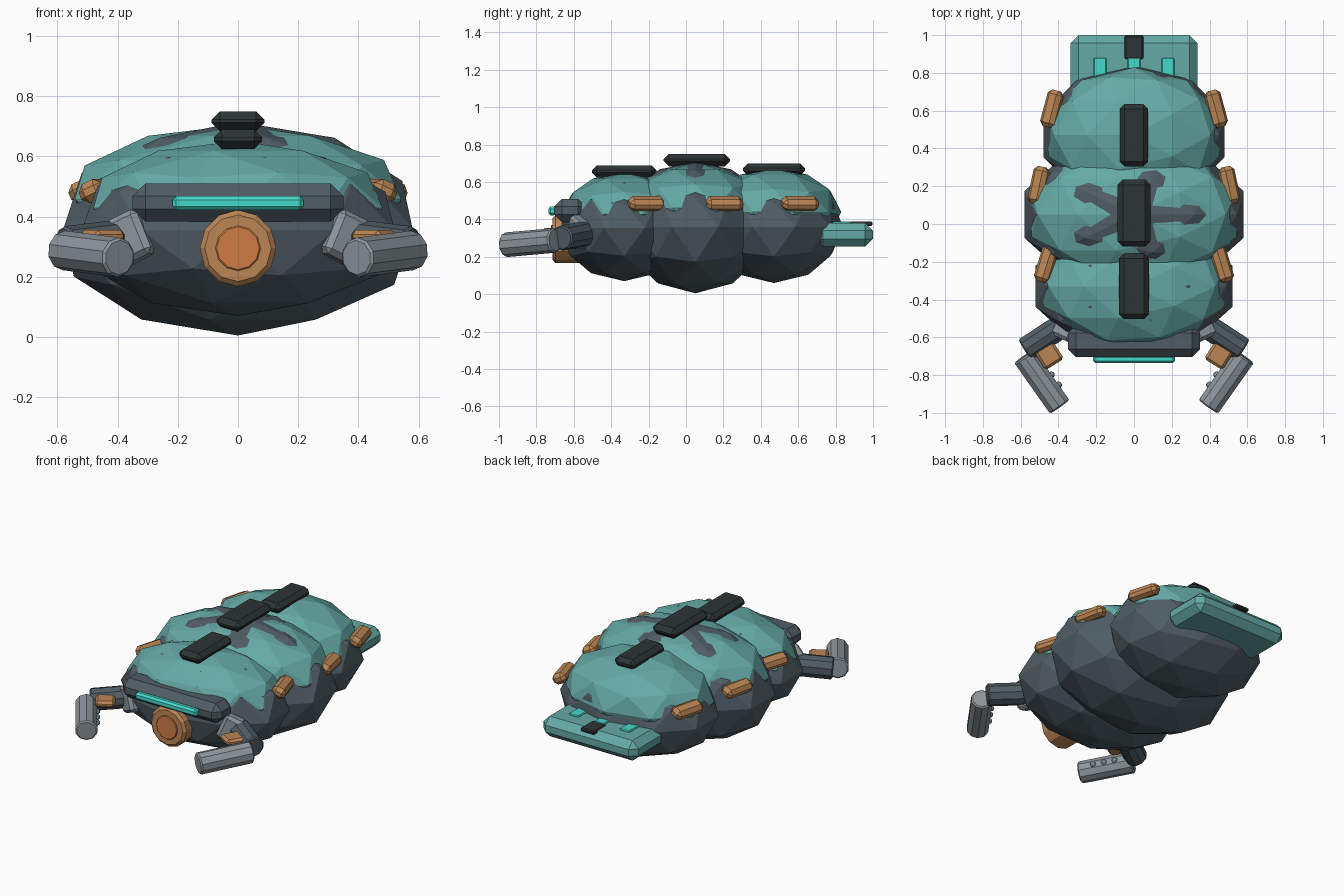
import bpy, bmesh, math
from mathutils import Vector, Matrix, Euler

if "Cube" in bpy.data.objects:
    bpy.data.objects.remove(bpy.data.objects["Cube"], do_unlink=True)


def material(name, rgb):
    m = bpy.data.materials.new(name)
    m.use_nodes = True
    m.diffuse_color = (*rgb, 1)
    m.node_tree.nodes["Principled BSDF"].inputs["Base Color"].default_value = (*rgb, 1)
    return m


slate = material("dark slate", (.08, .11, .13))
teal = material("teal", (.13, .40, .38))
copper = material("copper brown", (.50, .24, .09))
orange = material("orange", (.62, .20, .06))
steel = material("steel grey", (.27, .31, .34))
black = material("charcoal", (.026, .034, .034))
cyan = material("bright cyan", (.06, .70, .60))


def finish(name, bm, mat):
    mesh = bpy.data.meshes.new(name)
    bmesh.ops.recalc_face_normals(bm, faces=bm.faces)
    bm.to_mesh(mesh)
    bm.free()
    mesh.materials.append(mat)
    ob = bpy.data.objects.new(name, mesh)
    bpy.context.collection.objects.link(ob)
    return ob


def chamfer(bm, width, edges=None):
    bmesh.ops.bevel(bm, geom=edges or bm.edges[:], offset=width, segments=1,
                    affect='EDGES', clamp_overlap=True)


def box(name, mat, centre, size, bevel, rot=(0, 0, 0)):
    bm = bmesh.new()
    bmesh.ops.create_cube(bm, size=1)
    bmesh.ops.scale(bm, vec=size, verts=bm.verts)
    chamfer(bm, bevel)
    ob = finish(name, bm, mat)
    ob.location = centre
    ob.rotation_euler = [math.radians(a) for a in rot]
    return ob


def rod(name, mat, start, end, radius, sides, bevel):
    a, b = Vector(start), Vector(end)
    bm = bmesh.new()
    bmesh.ops.create_cone(bm, cap_ends=True, segments=sides, radius1=radius,
                          radius2=radius, depth=(b - a).length)
    rims = [e for e in bm.edges if any(len(f.verts) > 4 for f in e.link_faces)]
    chamfer(bm, bevel, rims)
    ob = finish(name, bm, mat)
    ob.location = (a + b) / 2
    ob.rotation_euler = (b - a).to_track_quat('Z', 'Y').to_euler()
    return ob


def faceted_ball(name, mat, centre, radii, turn=0, level=2):
    bm = bmesh.new()
    bmesh.ops.create_icosphere(bm, subdivisions=level, radius=1)
    bmesh.ops.rotate(bm, verts=bm.verts, matrix=Matrix.Rotation(turn, 3, 'Z'))
    bmesh.ops.scale(bm, vec=radii, verts=bm.verts)
    ob = finish(name, bm, mat)
    ob.location = centre
    return ob


# Body segments, each with a shell sunk into its upper half and a back pad
segments = [
    ("front", -.33, .355, (.547, .355, .285), .43, (.505, .335, .222)),
    ("middle", .05, .36, (.61, .40, .355), .46, (.57, .38, .245)),
    ("rear", .47, .36, (.505, .37, .30), .44, (.475, .36, .235)),
]
for name, y, z, radii, shell_z, shell_radii in segments:
    faceted_ball(name + "_segment", slate, (0, y, z), radii)
    faceted_ball(name + "_shell", teal, (0, y, shell_z), shell_radii, math.pi)

box("front_back_pad", black, (0, -.33, .657), (.16, .345, .065), .026)
box("middle_back_pad", black, (0, .058, .717), (.175, .355, .066), .028)
box("rear_back_pad", black, (0, .47, .667), (.15, .33, .066), .026)

# Face: brow, visor and round nose
box("brow", slate, (0, -.62, .447), (.70, .17, .126), .042)
box("visor", cyan, (0, -.715, .445), (.435, .042, .046), .012)
rod("nose_ring", copper, (0, -.56, .295), (0, -.715, .295), .127, 12, .016)
rod("nose_disc", orange, (0, -.70, .295), (0, -.722, .295), .075, 12, .004)

# Tail plate with light bars
box("tail_plate", teal, (0, .845, .318), (.67, .31, .128), .042)
for i, x in enumerate((-.18, 0, .18)):
    box("tail_light_%d" % (i + 1), cyan, (x, .78, .379), (.07, .20, .022), .005)
box("tail_latch", black, (0, .935, .376), (.10, .125, .024), .007)

# Paired side parts
for label, s in (("left", 1), ("right", -1)):
    for name, x, y, turn in (("front", .465, -.21, 17), ("middle", .505, .205, 12),
                             ("rear", .435, .61, 15)):
        box("%s_%s_side_pad" % (name, label), copper, (s * x, y, .485),
            (.085, .20, .068), .022, (0, s * 25, s * turn))

    box(label + "_shoulder", steel, (s * .345, -.555, .332), (.125, .13, .16), .018,
        (0, s * 24, s * 25))
    rod(label + "_upper_arm", slate, (s * .37, -.53, .325), (s * .575, -.665, .30), .068, 10, .008)

    wrist, tip = Vector((s * .582, -.70, .288)), Vector((s * .394, -.967, .264))
    rod(label + "_forearm", steel, wrist, tip, .066, 10, .008)
    inward = Vector((-s * .82, .57, 0))
    for i in range(3):
        spot = wrist.lerp(tip, .30 + .2 * i) + inward * .062
        faceted_ball("%s_forearm_stud_%d" % (label, i + 1), steel, spot, (.018, .018, .018))

    box(label + "_wrist_pad", copper, (s * .45, -.695, .335), (.115, .115, .04), .014,
        (0, 0, -s * 32))
